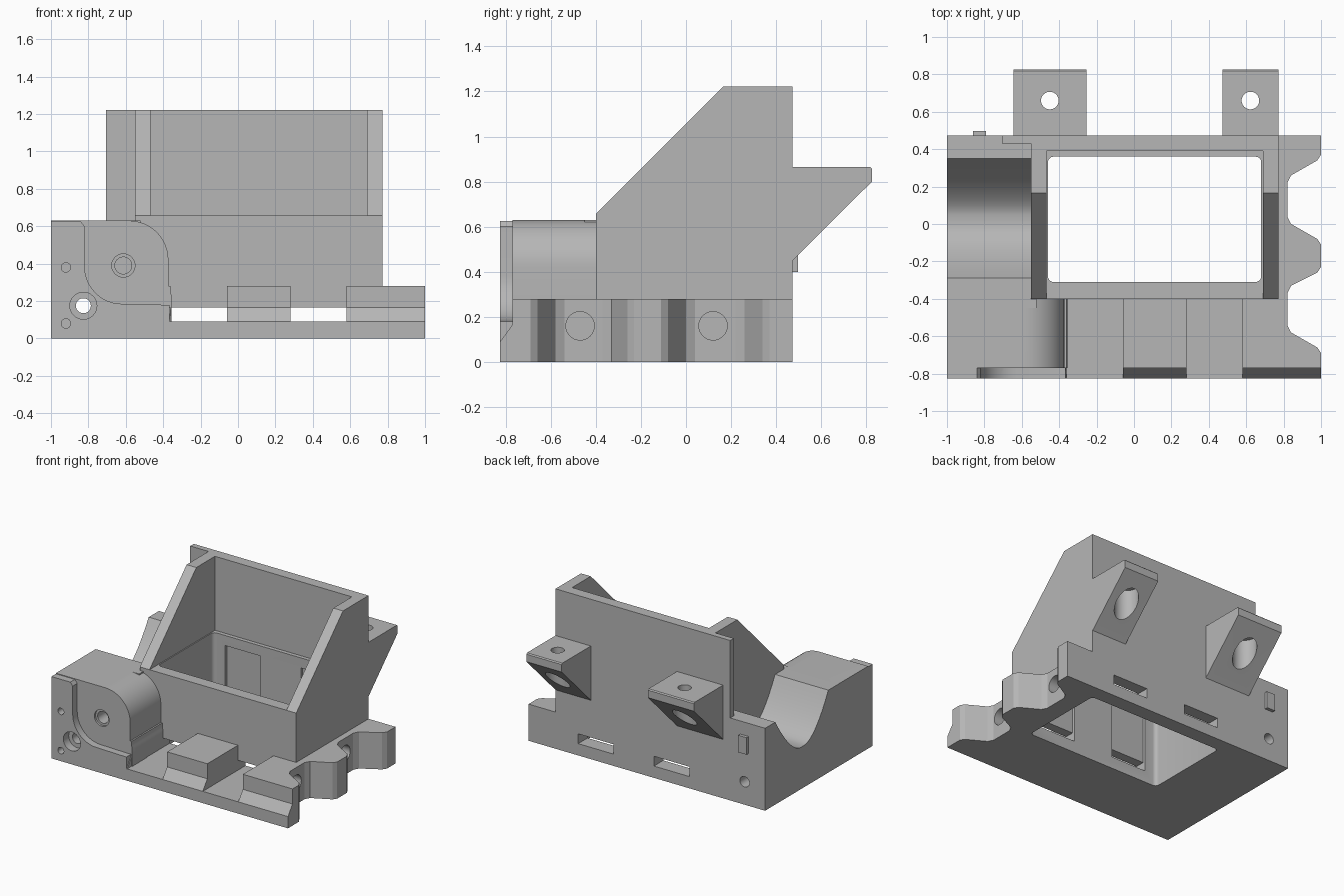
import bpy, bmesh
from math import sin, cos, pi, radians

cube = bpy.data.objects.get("Cube")
if cube:
    bpy.data.objects.remove(cube, do_unlink=True)

grey = bpy.data.materials.new("plain grey")
grey.use_nodes = True
grey.diffuse_color = (0.47, 0.47, 0.47, 1)
grey.node_tree.nodes["Principled BSDF"].inputs["Base Color"].default_value = (0.47, 0.47, 0.47, 1)


def prism(name, pts, axis, a, b):
    """Extrude a 2D outline along an axis from a to b."""
    place = {"x": lambda p, d: (d, p[0], p[1]),
             "y": lambda p, d: (p[0], d, p[1]),
             "z": lambda p, d: (p[0], p[1], d)}[axis]
    bm = bmesh.new()
    ends = [[bm.verts.new(place(p, d)) for p in pts] for d in (a, b)]
    for e in ends:
        bm.faces.new(e)
    n = len(pts)
    for i in range(n):
        j = (i + 1) % n
        bm.faces.new((ends[0][i], ends[0][j], ends[1][j], ends[1][i]))
    bmesh.ops.recalc_face_normals(bm, faces=bm.faces[:])
    mesh = bpy.data.meshes.new(name)
    bm.to_mesh(mesh)
    bm.free()
    mesh.materials.append(grey)
    ob = bpy.data.objects.new(name, mesh)
    bpy.context.collection.objects.link(ob)
    return ob


def box(name, x, y, z):
    return prism(name, [(x[0], y[0]), (x[1], y[0]), (x[1], y[1]), (x[0], y[1])], "z", *z)


def arc(cx, cy, r, start, end, n=12):
    angles = [radians(start + (end - start) * i / n) for i in range(n + 1)]
    return [(cx + r * cos(t), cy + r * sin(t)) for t in angles]


def rod(u, v, r, axis, a, b):
    return prism("hole_cutter", arc(u, v, r, 0, 352.5, 47), axis, a, b)


def combine(target, tool, op="DIFFERENCE"):
    mod = target.modifiers.new("combine", "BOOLEAN")
    mod.operation, mod.solver, mod.object = op, "EXACT", tool
    bpy.context.view_layer.objects.active = target
    bpy.ops.object.modifier_apply(modifier=mod.name)
    bpy.data.objects.remove(tool, do_unlink=True)


def smooth(ob):
    bpy.ops.object.select_all(action="DESELECT")
    ob.select_set(True)
    bpy.context.view_layer.objects.active = ob
    bpy.ops.object.shade_smooth_by_angle(angle=radians(25))


FRONT, BACK = -0.825, 0.473
WALL = -0.4
GROOVES = [(-0.36, -0.06), (0.28, 0.58)]

# Base with three clamp teeth along its left side
teeth = [(1, FRONT), (1, -0.69), (0.98, -0.66), (0.84, -0.58), (0.82, -0.54),
         (0.82, -0.37), (0.84, -0.33), (0.98, -0.26), (1, -0.23), (1, -0.11),
         (0.98, -0.08), (0.84, 0), (0.82, 0.04), (0.82, 0.22), (0.84, 0.26),
         (0.98, 0.34), (1, 0.37), (1, BACK)]
body = prism("mount_body", [(-0.7, FRONT)] + teeth + [(-0.7, BACK)], "z", 0, 0.28)

# Sloped front edge and the grooves between the front pads
combine(body, prism("edge_cutter", [(-0.9, 0.0), (-0.9, 0.4), (-0.77, 0.4), (-0.77, 0.165),
                                   (FRONT, 0.09), (FRONT, 0)], "x", -0.8, 1.1))
for g in GROOVES:
    combine(body, box("groove_cutter", g, (-0.9, WALL), (0.09, 0.4)))

# Hopper with sloping side walls
combine(body, prism("hopper", [(WALL, 0), (BACK, 0), (BACK, 1.222), (0.165, 1.222),
                               (WALL, 0.657)], "x", -0.55, 0.772), "UNION")
combine(body, box("back_fin", (-0.705, -0.5), (0.43, BACK), (0.1, 1.222)), "UNION")

# Side block with a curved cradle in its top
cradle = [(BACK, 0), (BACK, 0.63)]
cradle += [(0.05 + 0.3 * t, 0.32 + 0.31 * t ** 1.6) for t in [1 - i / 12 for i in range(13)]]
cradle += [(-0.29 * t, 0.32 + 0.31 * t ** 1.8) for t in [i / 12 for i in range(13)]]
cradle += [(-0.45, 0.63), (-0.45, 0)]
combine(body, prism("cradle_block", cradle, "x", -1, -0.52), "UNION")

# Rounded nose and the raised flange around its front
nose = [(-1, 0), (-0.355, 0), (-0.355, 0.23), (-0.372, 0.27)] + arc(-0.582, 0.42, 0.21, 0, 90)
combine(body, prism("nose", nose + [(-1, 0.63)], "y", -0.77, WALL), "UNION")
flange = [(-1, 0), (-0.365, 0), (-0.365, 0.18), (-0.4, 0.18)] + arc(-0.62, 0.385, 0.2, 270, 180)
combine(body, prism("flange", flange + [(-0.82, 0.6), (-0.84, 0.625), (-1, 0.625)],
                    "y", FRONT, -0.75), "UNION")

# Hopper cavity, open below, wider above the ledge
r = 0.03
x0, x1, y0, y1 = -0.46, 0.68, -0.31, 0.36
well = (arc(x1 - r, y1 - r, r, 0, 90, 5) + arc(x0 + r, y1 - r, r, 90, 180, 5)
        + arc(x0 + r, y0 + r, r, 180, 270, 5) + arc(x1 - r, y0 + r, r, 270, 360, 5))
combine(body, prism("well_cutter", well, "z", -0.1, 1.4))
combine(body, box("upper_cutter", (-0.468, 0.69), (-0.6, 0.39), (0.657, 1.4)))

# Strap slots and shallow pockets on the inner walls
for g in GROOVES:
    combine(body, box("slot_cutter", g, (-0.6, 0.6), (0.09, 0.165)))
    combine(body, box("pocket_cutter", g, (y0 - 0.02, y1 + 0.02), (0.09, 0.58)))

# Screw holes
combine(body, rod(-0.827, 0.175, 0.04, "y", -1, 1))
combine(body, rod(-0.827, 0.175, 0.072, "y", -1, -0.76))
for z in (0.08, 0.38):
    combine(body, rod(-0.92, z, 0.025, "y", -1, -0.7))
combine(body, rod(-0.613, 0.39, 0.062, "y", -1, -0.755))
combine(body, rod(-0.613, 0.39, 0.045, "y", -1, -0.6))
for y in (-0.47, 0.12):
    combine(body, rod(y, 0.16, 0.063, "x", 0.72, 1.1))
smooth(body)

# Small locating key on the back
box("locating_key", (-0.86, -0.79), (0.46, 0.498), (0.4, 0.53))

# Wedge tabs on the back, each with a counterbored vertical hole
wedge = [(0.46, 0.435), (0.473, 0.45), (0.825, 0.80), (0.825, 0.857), (0.817, 0.865), (0.46, 0.865)]
for name, a, b in (("right_rear_tab", -0.645, -0.255), ("left_rear_tab", 0.473, 0.772)):
    tab = prism(name, wedge, "x", a, b)
    mid = (a + b) / 2
    combine(tab, rod(mid, 0.66, 0.047, "z", 0.3, 1))
    combine(tab, rod(mid, 0.66, 0.085, "z", 0.3, 0.79))
    smooth(tab)
